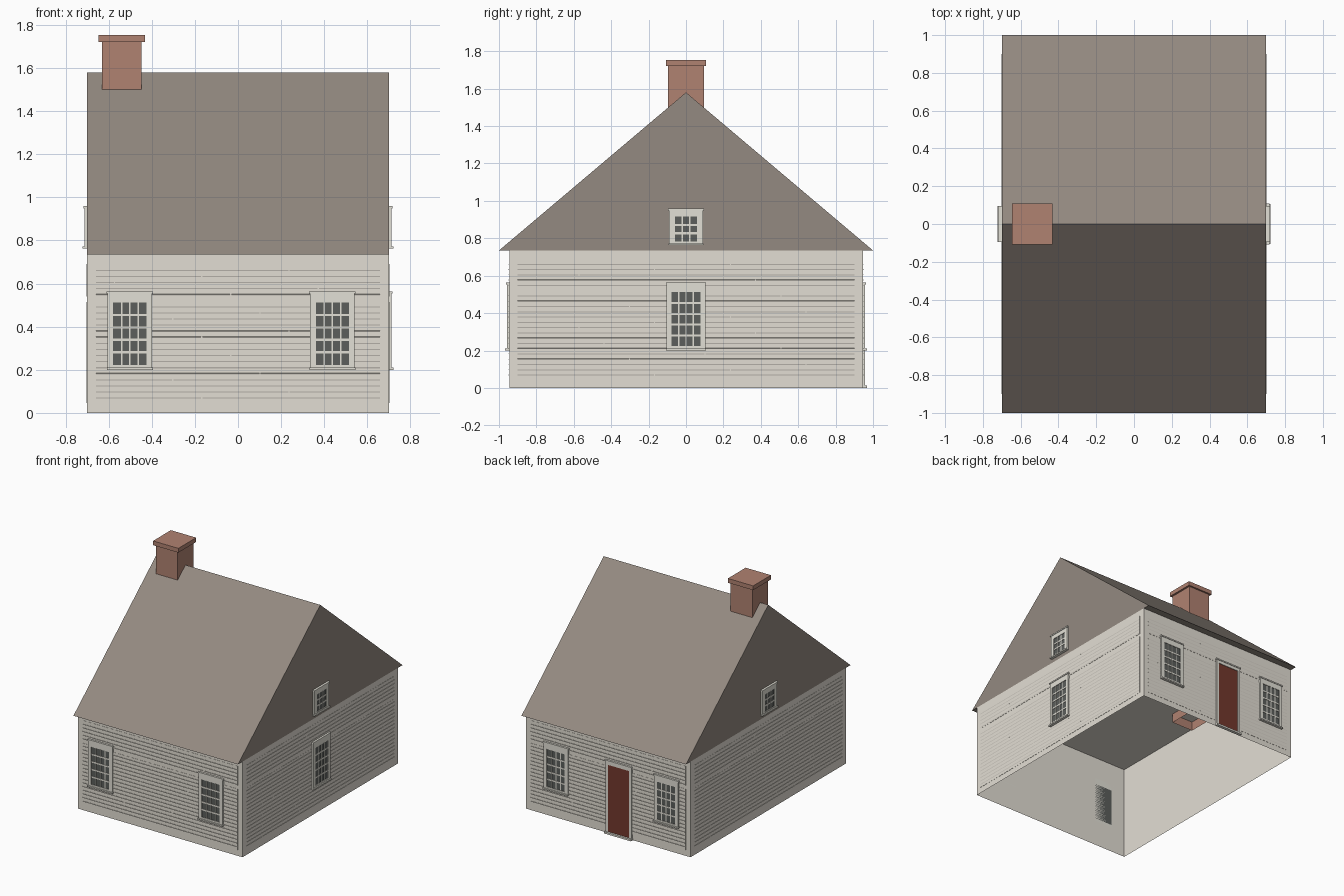
import bpy, bmesh, math
from mathutils import Matrix, Vector

if "Cube" in bpy.data.objects:
    bpy.data.objects.remove(bpy.data.objects["Cube"], do_unlink=True)


def material(name, srgb):
    m = bpy.data.materials.new(name)
    col = [((c + 0.055) / 1.055) ** 2.4 for c in srgb] + [1]
    m.use_nodes = True
    m.diffuse_color = col
    m.node_tree.nodes["Principled BSDF"].inputs["Base Color"].default_value = col
    return m


CLAP = material("pale clapboard", (0.89, 0.87, 0.83))
TRIM = material("trim", (0.89, 0.88, 0.84))
ROOF = material("roof shingle", (0.58, 0.54, 0.505))
DARK = material("dark glass", (0.36, 0.37, 0.36))
BRICK = material("brick", (0.69, 0.51, 0.445))
RED = material("red door", (0.45, 0.22, 0.175))

HX, HY, EAVE, RIDGE = 0.70, 0.945, 0.735, 1.58
# Wall name -> turn about z, distance from centre, half length of siding
WALLS = {"front": (0, HY, 0.66), "right": (90, HX, 0.90),
         "back": (180, HY, 0.66), "left": (-90, HX, 0.90)}


def finish(name, bm, mats, wall=None):
    """Make an object; wall parts are built facing -y at y = 0, then turned."""
    if wall:
        turn, dist, _ = WALLS[wall]
        bm.transform(Matrix.Rotation(math.radians(turn), 4, "Z")
                     @ Matrix.Translation((0, -dist, 0)))
    me = bpy.data.meshes.new(name)
    bm.to_mesh(me)
    bm.free()
    for m in mats:
        me.materials.append(m)
    ob = bpy.data.objects.new(name, me)
    bpy.context.collection.objects.link(ob)


def box(bm, x0, x1, y0, y1, z0, z1, mat=0):
    size = Vector((x1 - x0, y1 - y0, z1 - z0))
    mid = Vector((x0 + x1, y0 + y1, z0 + z1)) / 2
    geo = bmesh.ops.create_cube(bm, size=1, matrix=Matrix.Translation(mid)
                                @ Matrix.Diagonal(size).to_4x4())
    faces = {f for v in geo["verts"] for f in v.link_faces}
    for f in faces:
        f.material_index = mat
    return faces


def prism(bm, profile, x0, x1):
    """Extrude a (y, z) profile along x."""
    face = bm.faces.new([bm.verts.new((x0, y, z)) for y, z in profile])
    ext = bmesh.ops.extrude_face_region(bm, geom=[face])
    moved = [v for v in ext["geom"] if isinstance(v, bmesh.types.BMVert)]
    bmesh.ops.translate(bm, verts=moved, vec=(x1 - x0, 0, 0))
    bmesh.ops.recalc_face_normals(bm, faces=bm.faces)


def drop_horizontal(bm, faces, up=True):
    """Open the bottom of a box, and its top if asked."""
    bm.normal_update()
    gone = [f for f in faces if f.normal.z < -0.9 or (up and f.normal.z > 0.9)]
    bmesh.ops.delete(bm, geom=gone, context="FACES")


# Open-bottomed wall shell with a ceiling just under the roof
bm = bmesh.new()
drop_horizontal(bm, box(bm, -HX, HX, -HY, HY, 0, EAVE))
finish("wall_shell", bm, [CLAP])
bm = bmesh.new()
box(bm, 0.001 - HX, HX - 0.001, 0.001 - HY, HY - 0.001, EAVE - 0.004, EAVE - 0.001)
finish("ceiling", bm, [CLAP])

# Roof with gables
bm = bmesh.new()
prism(bm, [(-1, EAVE), (1, EAVE), (0, RIDGE)], -HX, HX)
finish("roof", bm, [ROOF])

# Brick chimney, open below the ceiling, with a wider cap
bm = bmesh.new()
drop_horizontal(bm, box(bm, -0.631, -0.447, -0.095, 0.095, 0.66, 1.73), up=False)
finish("chimney_stack", bm, [BRICK])
bm = bmesh.new()
box(bm, -0.647, -0.432, -0.108, 0.108, 1.72, 1.753)
finish("chimney_cap", bm, [BRICK])


# Siding: two thin panels and shallow clapboard lips with staggered joints
def siding(wall):
    half = WALLS[wall][2]
    bm = bmesh.new()
    for z0, z1 in ((0.045, 0.515), (0.54, 0.69)):
        box(bm, -half, half, -0.002, -0.0005, z0, z1)
    for k in range(22):
        if k == 5:
            continue
        z = 0.66 - 0.0282 * k
        lip = [(-0.001, z - 0.004), (-0.004, z + 0.003), (-0.001, z + 0.004)]
        joint = (0.237 - 0.405 * k + 0.7) % 1.35 - 0.7
        if abs(joint) < half - 0.02:
            prism(bm, lip, -half, joint - 0.003)
            prism(bm, lip, joint + 0.003, half)
        else:
            prism(bm, lip, -half, half)
    finish(wall + "_siding", bm, [CLAP], wall)


for wall in WALLS:
    siding(wall)


# Casing around an opening (left, right, bottom, top) in wall coordinates
def casing(bm, u, width, z0, z1, o):
    a, b = u - width / 2, u + width / 2
    box(bm, a, o[0], -0.013, 0, z0, z1)
    box(bm, o[1], b, -0.013, 0, z0, z1)
    box(bm, o[0], o[1], -0.013, 0, o[3], z1)
    if o[2] > z0:
        box(bm, o[0], o[1], -0.013, 0, z0, o[2])
    box(bm, a - 0.005, b + 0.005, -0.017, 0, z1 - 0.008, z1 + 0.002)


def window(name, wall, u, width, z0, z1, glass_w, g0, g1, cols, rows):
    bm = bmesh.new()
    o = (u - glass_w / 2, u + glass_w / 2, g0, g1)
    casing(bm, u, width, z0, z1, o)
    box(bm, o[0], o[1], -0.0085, 0, g0, g1, 1)
    # Glazing bars
    for i in range(1, cols):
        x = o[0] + glass_w * i / cols
        box(bm, x - 0.0035, x + 0.0035, -0.011, -0.008, g0, g1)
    for j in range(1, rows):
        z = g0 + (g1 - g0) * j / rows
        box(bm, o[0], o[1], -0.0112, -0.008, z - 0.0055, z + 0.0055)
    # Projecting sill
    box(bm, u - width / 2 - 0.004, u + width / 2 + 0.004, -0.022, 0, z0 - 0.002, z0 + 0.008)
    finish(name, bm, [TRIM, DARK], wall)


def main_window(name, wall, u):
    window(name, wall, u, 0.206, 0.202, 0.562, 0.154, 0.223, 0.512, 4, 5)


main_window("front_window_a", "front", -0.502)
main_window("front_window_b", "front", 0.438)
main_window("back_window_a", "back", -0.438)
main_window("back_window_b", "back", 0.50)
main_window("right_window", "right", 0)
for side in ("right", "left"):
    window(side + "_attic_window", side, 0, 0.18, 0.765, 0.957, 0.12, 0.782, 0.917, 3, 3)

# Back door with casing and threshold
bm = bmesh.new()
door = (0.005, 0.185, 0, 0.53)
casing(bm, 0.095, 0.22, 0, 0.562, door)
box(bm, door[0], door[1], -0.0085, 0, 0.01, door[3], 1)
box(bm, -0.02, 0.21, -0.024, 0, 0, 0.014)
finish("back_door", bm, [TRIM, RED], "back")
